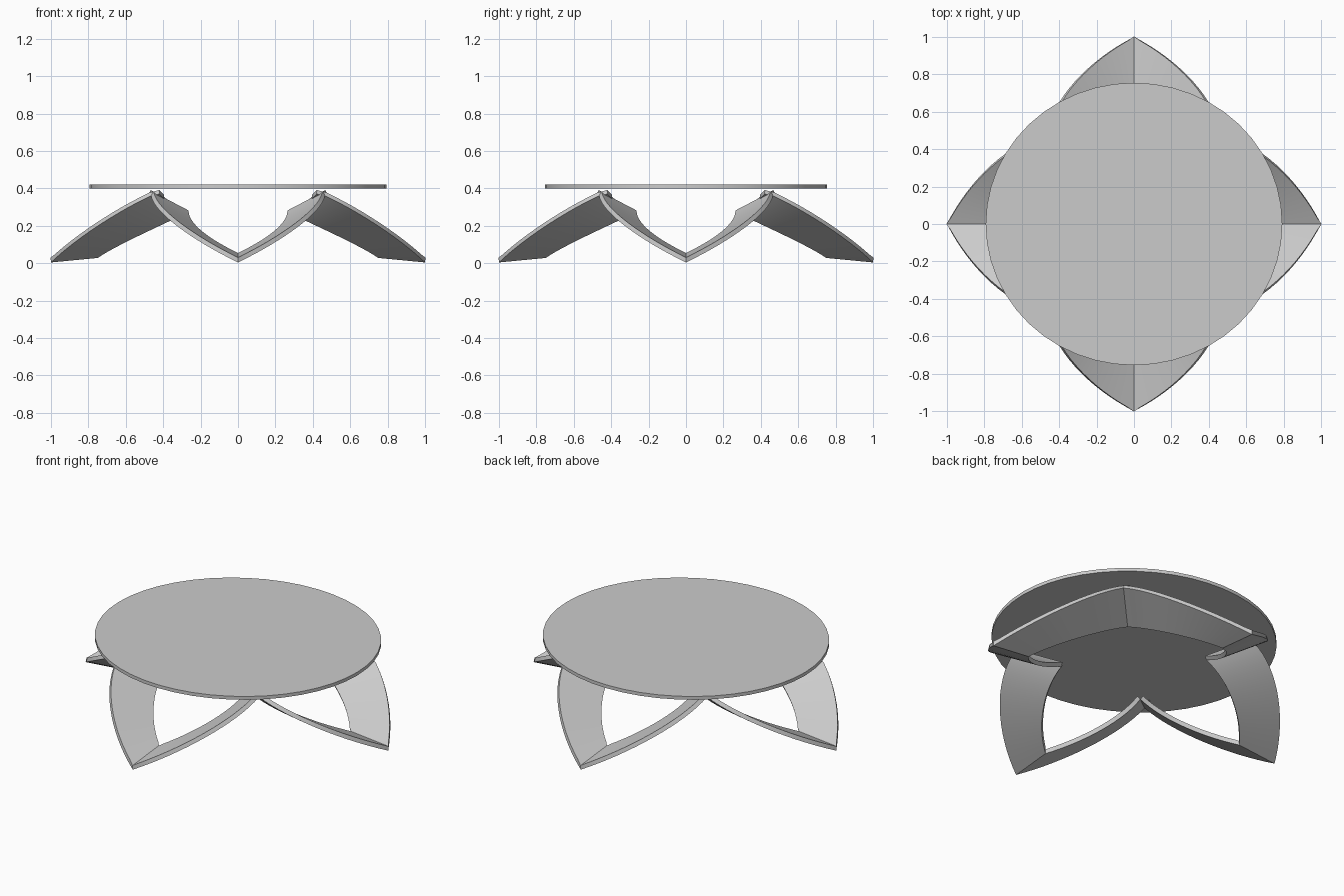
import bpy, bmesh
from math import pi, sin, cos
from mathutils import Vector, Matrix
from mathutils.geometry import interpolate_bezier

cube = bpy.data.objects.get("Cube")
if cube:
    bpy.data.objects.remove(cube, do_unlink=True)

grey = bpy.data.materials.new("plain_grey")
grey.use_nodes = True
COLOUR = (0.6, 0.6, 0.6, 1)
grey.diffuse_color = COLOUR
grey.node_tree.nodes["Principled BSDF"].inputs["Base Color"].default_value = COLOUR


def make_object(name, bm):
    mesh = bpy.data.meshes.new(name)
    bm.to_mesh(mesh)
    bm.free()
    mesh.materials.append(grey)
    obj = bpy.data.objects.new(name, mesh)
    bpy.context.collection.objects.link(obj)
    bpy.ops.object.select_all(action="DESELECT")
    obj.select_set(True)
    bpy.context.view_layer.objects.active = obj
    bpy.ops.object.shade_smooth_by_angle(angle=0.5)
    return obj


def curve(*points, steps=17):
    return interpolate_bezier(*[Vector(p) for p in points], steps)


# Oval table top
bm = bmesh.new()
bmesh.ops.create_cone(bm, cap_ends=True, segments=48, radius1=1, radius2=1, depth=0.02,
                      matrix=Matrix.Translation((0, 0, 0.41)) @ Matrix.Diagonal((0.793, 0.755, 1, 1)))
make_object("table_top", bm)

# One half of a leg: a twisted band from the foot seam to the diagonal joint
outer = curve((0, 1, 0.004), (0.24, 0.88, 0.12), (0.45, 0.66, 0.27), (0.465, 0.465, 0.36))
inner = curve((0, 0.75, 0.028), (0.13, 0.66, 0.09), (0.28, 0.46, 0.18), (0.28, 0.28, 0.265))
tab = [outer[-1], Vector((0.478, 0.42, 0.37)), Vector((0.43, 0.395, 0.345)),
       outer[-1].lerp(inner[-1], 0.4)]


def make_leg(name, angle):
    bm = bmesh.new()
    for side in (1, -1):
        def vert(p):
            return bm.verts.new((p.x * side, p.y, p.z))
        rows = [(vert(a), vert(b)) for a, b in zip(outer, inner)]
        for (a, b), (c, d) in zip(rows, rows[1:]):
            bm.faces.new((a, b, d, c))
        # Short lap tab that crosses the neighbouring leg
        bm.faces.new([vert(p) for p in tab])
    bmesh.ops.remove_doubles(bm, verts=bm.verts, dist=0.0005)
    bm.normal_update()
    for face in bm.faces:
        if face.normal.z < 0:
            face.normal_flip()
    bmesh.ops.rotate(bm, verts=bm.verts, matrix=Matrix.Rotation(angle, 3, "Z"))
    # The foot seam is a crisp fold
    leg = make_object(name, bm)
    solid = leg.modifiers.new("thickness", "SOLIDIFY")
    solid.thickness = 0.024
    solid.offset = 1
    solid.use_even_offset = True
    bpy.ops.object.modifier_apply(modifier=solid.name)
    bpy.ops.object.shade_smooth_by_angle(angle=0.5)


for i, name in enumerate(("back_leg", "right_leg", "front_leg", "left_leg")):
    make_leg(name, i * pi / 2)
